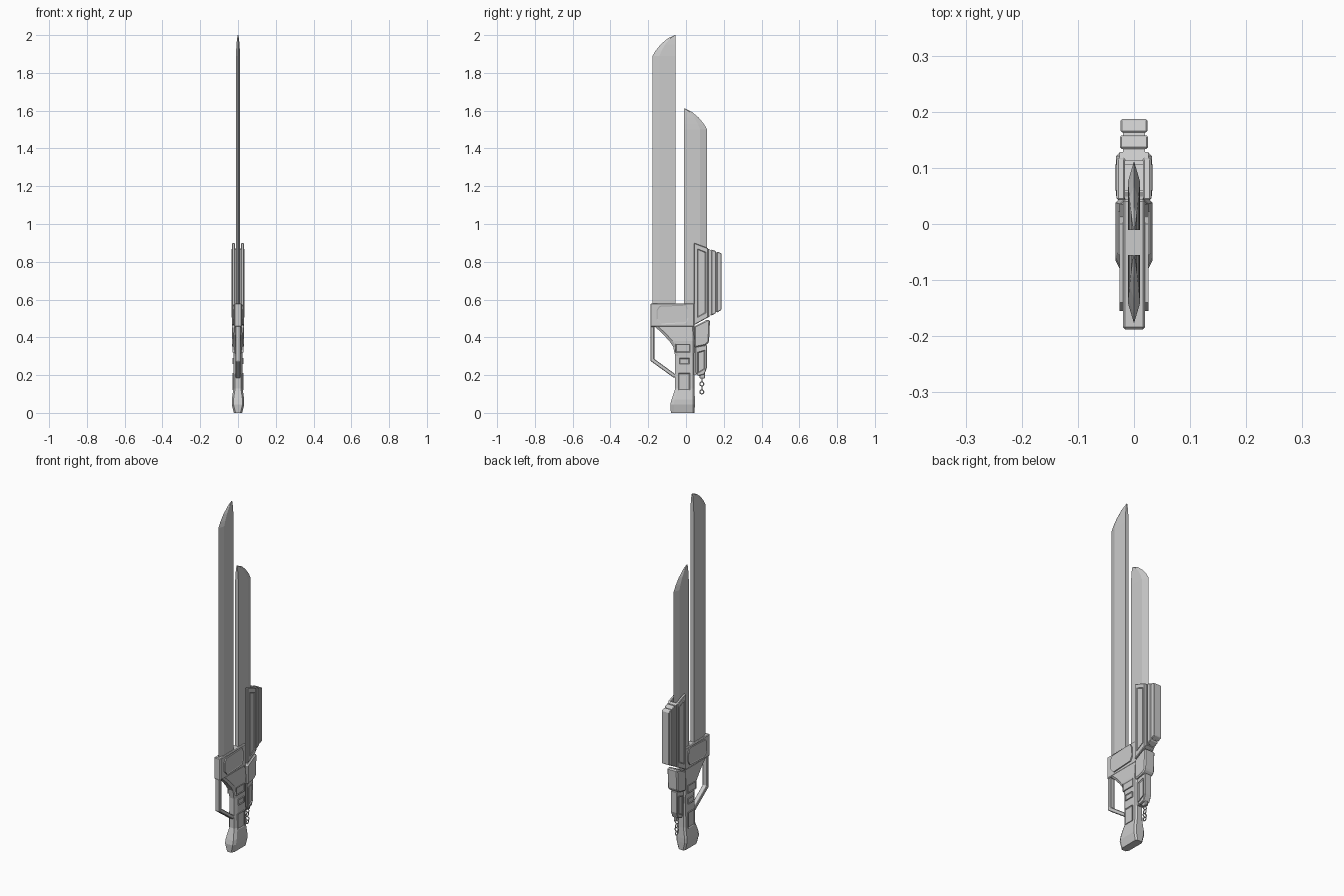
import bpy, bmesh
from math import pi

if "Cube" in bpy.data.objects:
    bpy.data.objects.remove(bpy.data.objects["Cube"])


def finish(name, bm, bevel=0.0):
    bmesh.ops.recalc_face_normals(bm, faces=bm.faces)
    me = bpy.data.meshes.new(name)
    bm.to_mesh(me)
    bm.free()
    ob = bpy.data.objects.new(name, me)
    bpy.context.collection.objects.link(ob)
    if bevel:
        m = ob.modifiers.new("chamfer", 'BEVEL')
        m.width, m.segments, m.limit_method = bevel, 1, 'ANGLE'
    return ob


def loft(name, rings, bevel=0.0, inset=None):
    """Skin closed rings and cap both ends; optionally inset the caps."""
    bm = bmesh.new()
    rows = [[bm.verts.new(p) for p in r] for r in rings]
    n = len(rows[0])
    for a, b in zip(rows, rows[1:]):
        for i in range(n):
            j = (i + 1) % n
            bm.faces.new((a[i], a[j], b[j], b[i]))
    caps = [bm.faces.new(rows[0]), bm.faces.new(rows[-1])]
    bmesh.ops.recalc_face_normals(bm, faces=bm.faces)
    if inset:
        bmesh.ops.inset_individual(bm, faces=caps, thickness=inset[0], depth=inset[1])
    return finish(name, bm, bevel)


def prism(name, pts, hx, bevel=0.0, inset=None, x0=None):
    """Side profile (y, z) extruded across x."""
    lo = -hx if x0 is None else x0
    return loft(name, [[(x, y, z) for y, z in pts] for x in (lo, hx)], bevel, inset)


def rect(y0, y1, z0, z1):
    return [(y0, z0), (y1, z0), (y1, z1), (y0, z1)]


# Blades: flat spine, bevelled cutting edge, curved tip
def blade(name, spine, edge, z0, stations, t=0.011):
    s = 1 if spine > edge else -1
    w = abs(spine - edge)
    rings = []
    for f, z, k in [(0, z0, 1)] + stations:
        ye = edge + s * w * f
        yr = edge + s * w * min(0.99, f + 0.3 * (1 - f))
        h = t * k
        rings.append([(0, ye, z), (h, yr, z), (h, spine, z), (-h, spine, z), (-h, yr, z)])
    loft(name, rings)


def tip(zs, zt):
    d = zt - zs
    return [(f, zs + d * g, k) for f, g, k in
            ((0, 0, 1), (.13, .25, .9), (.36, .56, .72), (.66, .84, .45), (.97, 1, .15))]


blade("long_blade", -0.055, -0.177, 0.56, tip(1.89, 2.0))
blade("short_blade", -0.011, 0.112, 0.52, tip(1.50, 1.612))

# Guard block with raised side panel
prism("guard_block", rect(-0.188, 0.044, 0.455, 0.58), 0.02, 0.004)
prism("guard_panel", [(-0.155, 0.545), (-0.14, 0.567), (0.0, 0.573), (0.012, 0.55),
                      (0.014, 0.5), (0.0, 0.475), (-0.13, 0.468), (-0.155, 0.495)],
      0.026, 0, (0.006, -0.002))

# Grip lofted upward from the flared pommel
levels = [(0, -0.08, 0.045, 0.022), (0.045, -0.083, 0.047, 0.033), (0.07, -0.077, 0.047, 0.033),
          (0.13, -0.057, 0.045, 0.024), (0.3, -0.057, 0.045, 0.023), (0.35, -0.068, 0.045, 0.025),
          (0.38, -0.088, 0.045, 0.026), (0.42, -0.125, 0.045, 0.023), (0.457, -0.165, 0.044, 0.02)]
rings = []
for z, y0, y1, h in levels:
    c = 0.009
    half = [(h - c, y0), (h, y0 + 2 * c), (h, y1 - c), (h - c, y1)]
    rings.append([(x, y, z) for x, y in half] + [(-x, y, z) for x, y in reversed(half)])
loft("grip", rings)
for i, (z0, z1, y0, y1) in enumerate([(0.32, 0.365, -0.055, 0.022),
                                      (0.258, 0.29, -0.035, 0.018),
                                      (0.12, 0.21, -0.04, 0.02)]):
    prism(f"grip_panel_{i + 1}", rect(y0, y1, z0, z1), 0.0285, 0, (0.006, -0.003))

# Knuckle guard
prism("knuckle_guard", [(-0.188, 0.46), (-0.188, 0.275), (-0.062, 0.184), (-0.05, 0.2),
                        (-0.168, 0.286), (-0.168, 0.46)], 0.014, 0.003)


# Ribbed housing around the short blade, with slanted ends
def top(y):
    return 0.9 - 0.38 * (y - 0.043)


def bottom(y):
    return 0.465 + 0.55 * (y - 0.043)


def slab(y0, y1, dt=0.0, db=0.0):
    return [(y0, bottom(y0) + db), (y1, bottom(y1) + db), (y1, top(y1) - dt), (y0, top(y0) - dt)]


prism("housing_core", slab(0.055, 0.18, 0.03, 0.004), 0.019)
for s, side in ((1, "right"), (-1, "left")):
    prism(f"housing_plate_{side}", slab(0.043, 0.118), s * 0.031, 0.003, None, s * 0.016)
prism("housing_panel", slab(0.06, 0.106, 0.025, 0.03), 0.034, 0, (0.005, -0.003))
prism("housing_back_wall", slab(0.112, 0.128, 0.004), 0.026)
prism("housing_rib_inner", slab(0.134, 0.158), 0.025, 0.003)
prism("housing_rib_outer", slab(0.163, 0.187), 0.024, 0.003)
prism("housing_bridge", slab(0.12, 0.18, 0.006, 0.006), 0.02)

# Receiver blocks below the housing
prism("upper_receiver", [(0.044, 0.345), (0.105, 0.358), (0.122, 0.375), (0.127, 0.492),
                         (0.11, 0.492), (0.044, 0.458)], 0.032, 0.006)
prism("lower_receiver", [(0.05, 0.215), (0.065, 0.195), (0.098, 0.205), (0.111, 0.24),
                         (0.111, 0.36), (0.05, 0.35)], 0.02, 0.003)
prism("lower_window", [(0.062, 0.21), (0.1, 0.232), (0.1, 0.332), (0.062, 0.322)],
      0.025, 0, (0.006, -0.005))
prism("receiver_link", rect(0.04, 0.056, 0.2, 0.46), 0.016)

# Hanging chain
prism("chain_mount", rect(0.072, 0.1, 0.183, 0.21), 0.009, 0.003)
for i, z in enumerate((0.176, 0.153, 0.131, 0.111)):
    bpy.ops.mesh.primitive_torus_add(major_segments=12, minor_segments=6,
                                     major_radius=0.0105, minor_radius=0.003,
                                     location=(0, 0.084, z),
                                     rotation=(pi / 2, 0, pi / 2 if i % 2 else 0))
    bpy.context.object.name = f"chain_link_{i + 1}"
